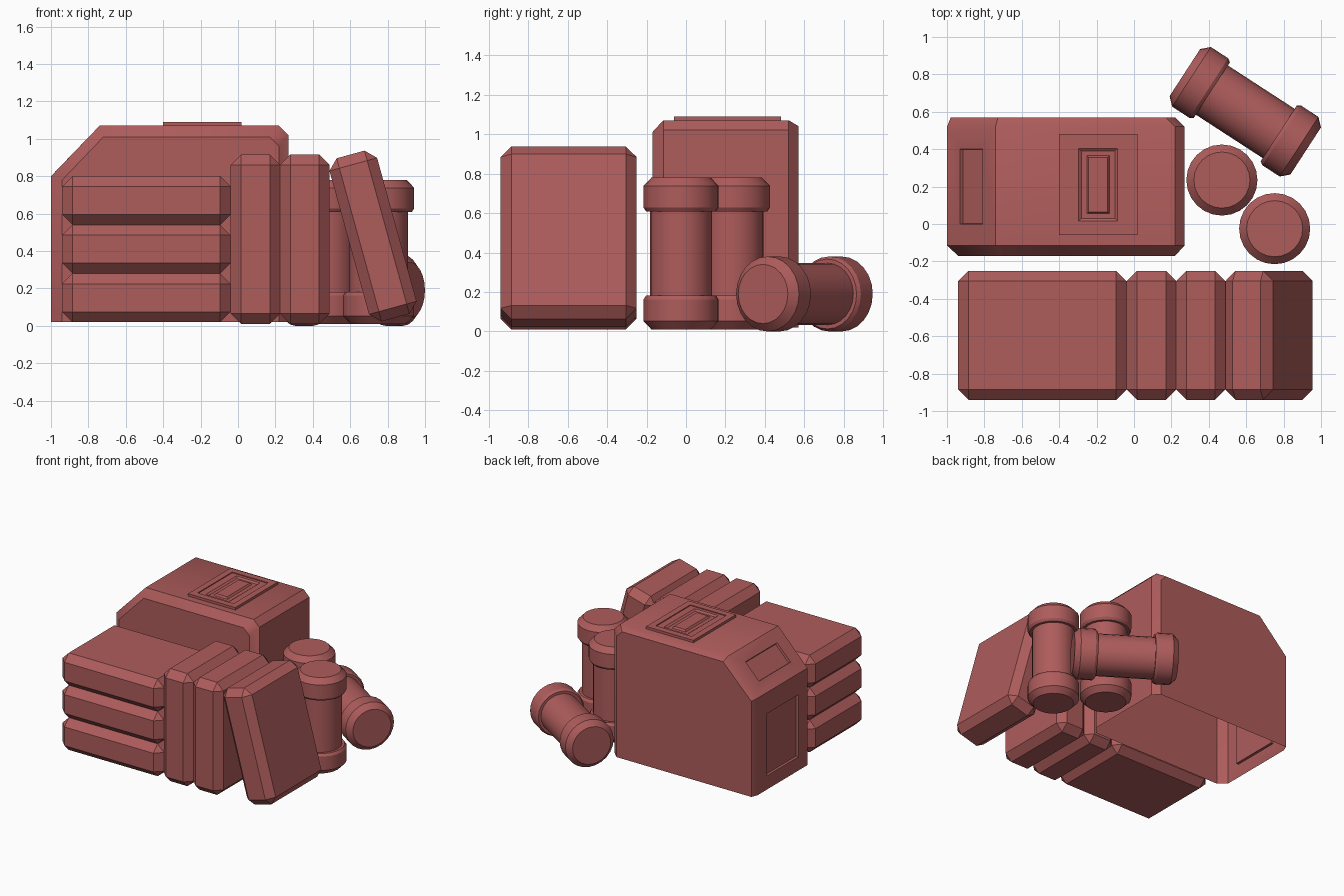
import bpy, bmesh, math
from mathutils import Vector

cube = bpy.data.objects.get("Cube")
if cube:
    bpy.data.objects.remove(cube, do_unlink=True)

red = bpy.data.materials.new("muted_red")
red.use_nodes = True
colour = (0.42, 0.107, 0.105, 1)
red.diffuse_color = colour
red.node_tree.nodes["Principled BSDF"].inputs["Base Color"].default_value = colour


def finish(bm, name, smooth=None):
    mesh = bpy.data.meshes.new(name)
    bm.to_mesh(mesh)
    bm.free()
    mesh.materials.append(red)
    ob = bpy.data.objects.new(name, mesh)
    bpy.context.collection.objects.link(ob)
    if smooth:
        bpy.ops.object.select_all(action="DESELECT")
        ob.select_set(True)
        bpy.context.view_layer.objects.active = ob
        bpy.ops.object.shade_smooth_by_angle(angle=math.radians(smooth))
    return ob


def slab(name, centre, size, tilt=0):
    """Box with every edge chamfered."""
    bm = bmesh.new()
    bmesh.ops.create_cube(bm, size=1)
    bmesh.ops.scale(bm, vec=size, verts=bm.verts)
    bmesh.ops.bevel(bm, geom=bm.edges[:], offset=0.055, segments=1, affect="EDGES")
    ob = finish(bm, name)
    ob.location = centre
    ob.rotation_euler.y = math.radians(tilt)


def loft(bm, rings, closed=True):
    """Join consecutive rings with quads and return the strips of faces."""
    loops = [[bm.verts.new(p) for p in ring] for ring in rings]
    strips = []
    for a, b in zip(loops, loops[1:]):
        n = len(a)
        strips.append([bm.faces.new((a[i], a[(i + 1) % n], b[(i + 1) % n], b[i]))
                       for i in range(n if closed else n - 1)])
    return loops, strips


def canister(name, location, rotation=(0, 0, 0), sides=24):
    """Narrow tube with a chamfered cap at both ends."""
    half = [(0.15, 0.385), (0.19, 0.343), (0.19, 0.232), (0.177, 0.213), (0.157, 0.213)]
    profile = half + [(r, -z) for r, z in reversed(half)]
    turns = [2 * math.pi * i / sides for i in range(sides)]
    bm = bmesh.new()
    loops, _ = loft(bm, [[(r * math.cos(t), r * math.sin(t), z) for t in turns]
                         for r, z in profile])
    bm.faces.new(loops[0])
    bm.faces.new(loops[-1])
    bmesh.ops.recalc_face_normals(bm, faces=bm.faces)
    ob = finish(bm, name, 30)
    ob.location = location
    ob.rotation_euler = rotation


def recess(bm, face, low, high):
    """Sink a rectangular panel between two opposite (x, z) edges of a face."""
    bmesh.ops.inset_individual(bm, faces=[face], thickness=0.03)
    mid = face.calc_center_median()
    for v in face.verts:
        x, z = high if v.co.z > mid.z else low
        v.co = Vector((x, 0.4 if v.co.y > mid.y else 0.0, z))
    face.normal_update()
    bmesh.ops.inset_individual(bm, faces=[face], thickness=0.004, depth=-0.018)


# Large case: hollow shell with an open underside
def outline(y, left, right, top, cut=0.0):
    return [(left, y, 0.02), (left, y, 0.80 - cut), (-0.74 + cut, y, top),
            (right - 0.05, y, top), (right, y, top - 0.05), (right, y, 0.02)]


bm = bmesh.new()
loops, strips = loft(bm, [outline(-0.17, -0.94, 0.22, 1.01, 0.02),
                          outline(-0.115, -1.0, 0.27, 1.07),
                          outline(0.52, -1.0, 0.27, 1.07),
                          outline(0.57, -0.98, 0.22, 1.04, 0.012)], closed=False)
bm.faces.new(loops[0])
bm.faces.new(loops[-1])
bmesh.ops.recalc_face_normals(bm, faces=bm.faces)
recess(bm, strips[1][0], (-1.0, 0.13), (-1.0, 0.63))
recess(bm, strips[1][1], (-0.93, 0.873), (-0.81, 0.997))
finish(bm, "case_shell", 35)

# Stepped hatch on the case top: (half width, half depth, height) per ring
steps = [(0.21, 0.27, 1.065), (0.21, 0.27, 1.09), (0.16, 0.22, 1.09), (0.16, 0.22, 1.083),
         (0.105, 0.195, 1.083), (0.09, 0.18, 1.072), (0.06, 0.155, 1.072), (0.05, 0.145, 1.086)]
bm = bmesh.new()
loops, _ = loft(bm, [[(-0.192 + sx * w, 0.21 + sy * d, z)
                      for sx, sy in ((-1, -1), (1, -1), (1, 1), (-1, 1))]
                     for w, d, z in steps])
bm.faces.new(loops[-1])
bmesh.ops.recalc_face_normals(bm, faces=bm.faces)
finish(bm, "case_hatch")

# Flat stack of three slabs
for i in range(3):
    slab(f"stacked_slab_{i + 1}", (-0.49, -0.595, 0.15 + 0.26 * i), (0.9, 0.69, 0.26))

# Two upright slabs and one leaning against them
for i in range(2):
    slab(f"upright_slab_{i + 1}", (0.093 + 0.264 * i, -0.595, 0.463), (0.264, 0.69, 0.905))
slab("leaning_slab", (0.722, -0.595, 0.48), (0.264, 0.69, 0.905), tilt=-15.4)

# Two standing canisters and one lying down
canister("standing_canister_back", (0.47, 0.235, 0.395))
canister("standing_canister_front", (0.752, -0.025, 0.395))
canister("lying_canister", (0.595, 0.60, 0.19), (0, math.radians(90), math.radians(-33)))
